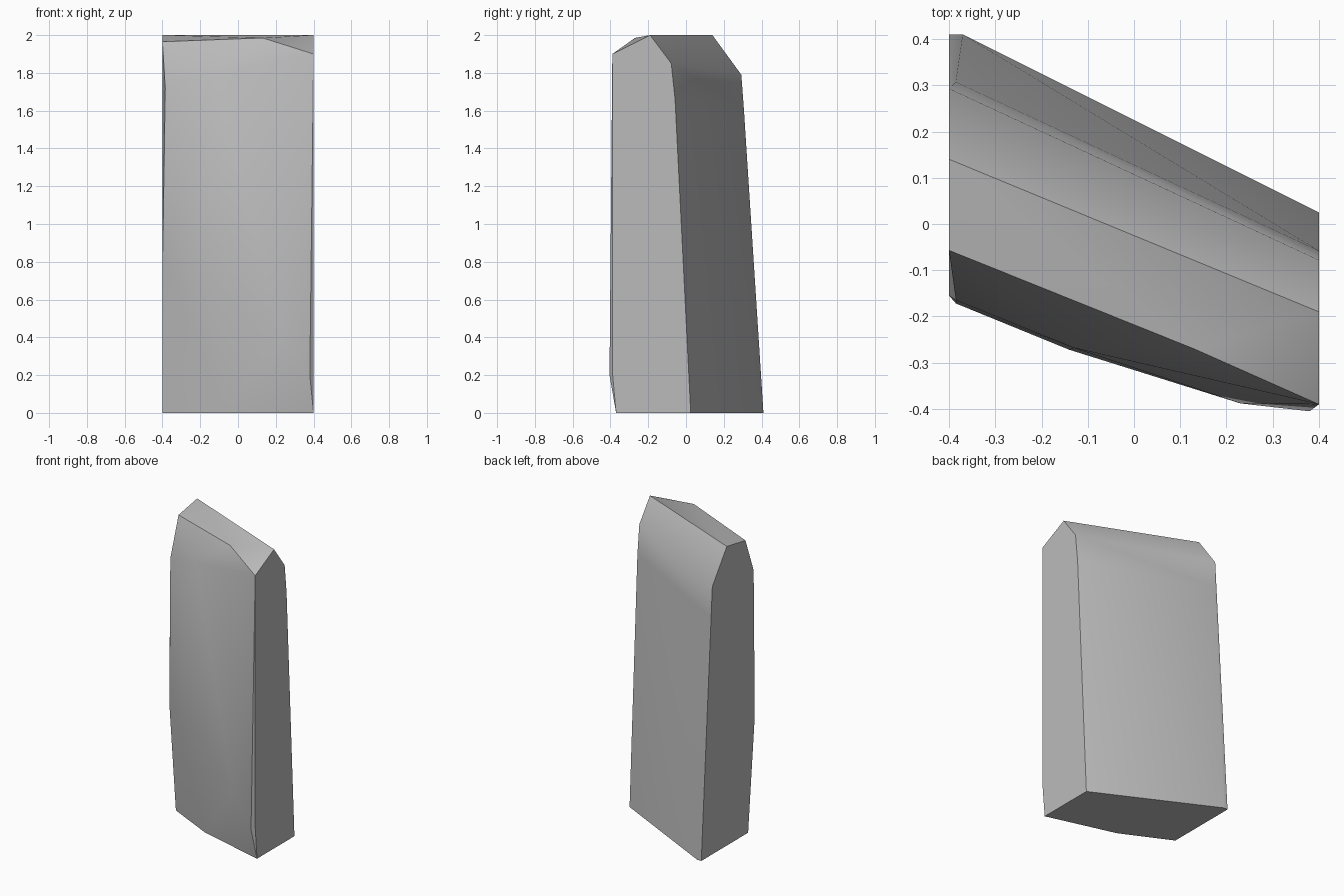
import bpy, bmesh, math

cube = bpy.data.objects.get("Cube")
if cube:
    bpy.data.objects.remove(cube, do_unlink=True)

# One stone colour
stone = bpy.data.materials.new("stone_grey")
stone.use_nodes = True
colour = (0.5, 0.5, 0.5, 1)
stone.diffuse_color = colour
stone.node_tree.nodes["Principled BSDF"].inputs["Base Color"].default_value = colour

# Corner points of the cut stone, grouped by the part of the block they bound
base = [(-.4, .41, 0), (-.37, .41, 0), (.4, .025, 0),
        (.4, -.37, 0), (-.07, -.245, 0), (-.4, -.085, 0)]
back = [(-.385, .307, 1.6), (.4, -.058, 1.66), (-.4, .293, 1.79), (.4, -.078, 1.85)]
ridge = [(-.4, .14, 2), (.4, -.19, 2)]
front_rim = [(-.4, -.057, 1.965), (.13, -.27, 1.985), (.4, -.39, 1.9)]
front_bulge = [(-.385, -.172, .8), (-.385, -.165, 1.72), (-.4, -.155, .75),
               (-.14, -.272, .7), (-.13, -.268, 1.8),
               (.23, -.388, .4), (.38, -.405, .2), (.4, -.39, .22)]

# Stretch a skin over the points
bm = bmesh.new()
for p in base + back + ridge + front_rim + front_bulge:
    bm.verts.new(p)
hull = bmesh.ops.convex_hull(bm, input=bm.verts)
loose = [v for v in bm.verts if not v.link_faces]
bmesh.ops.delete(bm, geom=loose, context='VERTS')
bmesh.ops.dissolve_limit(bm, angle_limit=math.radians(.5), verts=bm.verts, edges=bm.edges)
bmesh.ops.recalc_face_normals(bm, faces=bm.faces)
mesh = bpy.data.meshes.new("stone_block")
bm.to_mesh(mesh)
bm.free()

block = bpy.data.objects.new("stone_block", mesh)
bpy.context.collection.objects.link(block)
mesh.materials.append(stone)

# Soft faces with crisp corners
bpy.ops.object.select_all(action='DESELECT')
block.select_set(True)
bpy.context.view_layer.objects.active = block
bpy.ops.object.shade_smooth_by_angle(angle=math.radians(30))
